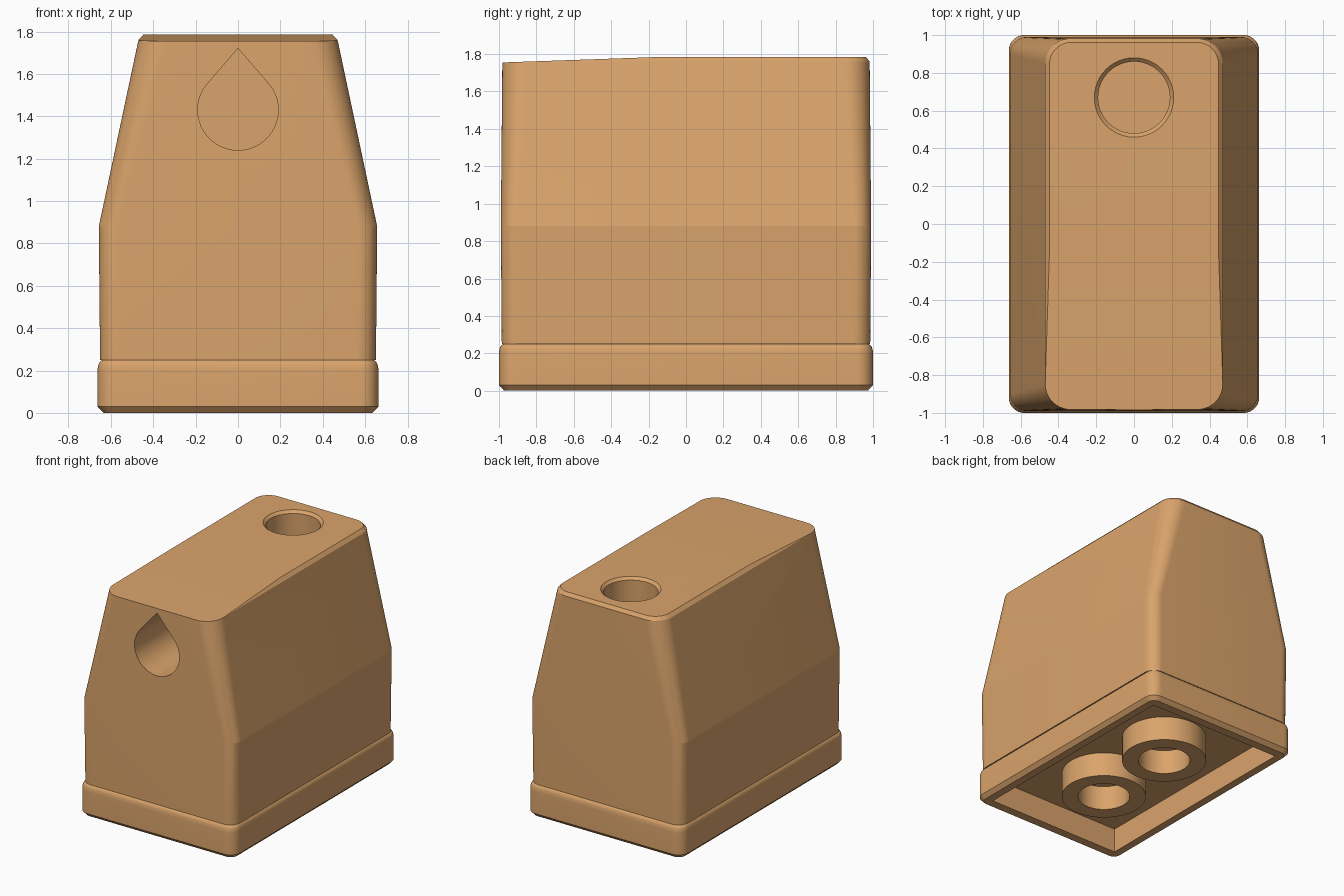
import bpy, bmesh, math
from mathutils import Vector

if "Cube" in bpy.data.objects:
    bpy.data.objects.remove(bpy.data.objects["Cube"])

tan = bpy.data.materials.new("tan_plastic")
tan.diffuse_color = (0.70, 0.37, 0.147, 1)
tan.use_nodes = True
tan.node_tree.nodes["Principled BSDF"].inputs["Base Color"].default_value = tan.diffuse_color


def make_object(name, bm):
    bmesh.ops.recalc_face_normals(bm, faces=bm.faces)
    me = bpy.data.meshes.new(name)
    bm.to_mesh(me)
    bm.free()
    me.materials.append(tan)
    ob = bpy.data.objects.new(name, me)
    bpy.context.collection.objects.link(ob)
    return ob


def outline(hx, hy, r, n=12):
    """Rounded rectangle, a circle when hx = hy = r."""
    pts = []
    for k, (sx, sy) in enumerate([(1, 1), (-1, 1), (-1, -1), (1, -1)]):
        for i in range(n + 1):
            a = math.pi / 2 * (k + i / n)
            pts.append((sx * (hx - r) + r * math.cos(a), sy * (hy - r) + r * math.sin(a)))
    return pts


def loft(rings, y0=0, closed=False):
    """Skin rings of (half x, half y, corner radius, z)."""
    bm = bmesh.new()
    rows = [[bm.verts.new((x, y + y0, z)) for x, y in outline(hx, hy, r)]
            for hx, hy, r, z in rings]
    pairs = list(zip(rows, rows[1:]))
    if closed:
        pairs.append((rows[-1], rows[0]))
    for a, b in pairs:
        for i in range(len(a)):
            j = (i + 1) % len(a)
            bm.faces.new((a[i], a[j], b[j], b[i]))
    if not closed:
        bm.faces.new(rows[0][::-1])
        bm.faces.new(rows[-1])
    bmesh.ops.remove_doubles(bm, verts=bm.verts, dist=1e-5)
    return bm


# Body: chamfered foot, rounded band, upright walls, tapered upper half
rings = [(0.635, 0.972, 0.055, 0), (0.663, 1.0, 0.083, 0.03)]
for i in range(6):
    a = math.pi / 2 * i / 5
    d = 0.026 * (1 - math.cos(a))
    rings.append((0.663 - d, 1.0 - d, 0.083 - d, 0.2 + 0.05 * math.sin(a)))
rings += [(0.651, 0.985, 0.09, 0.25), (0.657, 0.99, 0.09, 0.88),
          (0.47, 0.982, 0.135, 1.76), (0.447, 0.962, 0.115, 1.785)]
bm = loft(rings)

# Gentle slope at the front of the top
p0, p1 = Vector((0, -0.985, 1.755)), Vector((0, -0.13, 1.785))
d = p1 - p0
bmesh.ops.bisect_plane(bm, geom=bm.verts[:] + bm.edges[:] + bm.faces[:], dist=1e-6,
                       plane_co=p0, plane_no=(0, -d.z, d.y), clear_outer=True)
bmesh.ops.holes_fill(bm, edges=[e for e in bm.edges if e.is_boundary], sides=0)
body = make_object("body", bm)

cutters = []

# Round socket in the top, with a chamfered lip
socket = [(r, r, r, z) for r, z in [(0.19, 0.98), (0.19, 1.765), (0.21, 1.785), (0.21, 1.95)]]
cutters.append(make_object("top_socket_cutter", loft(socket, 0.67)))

# Teardrop socket in the front
bm = bmesh.new()
r, zc, apex = 0.19, 1.43, 0.29
half = math.acos(r / apex)
pts = [(0, zc + apex)]
for i in range(41):
    a = math.pi / 2 + half + (2 * math.pi - 2 * half) * i / 40
    pts.append((r * math.cos(a), zc + r * math.sin(a)))
front = [bm.verts.new((x, -1.2, z)) for x, z in pts]
back = [bm.verts.new((x, -0.2, z)) for x, z in pts]
bm.faces.new(front)
bm.faces.new(back)
for i in range(len(pts)):
    j = (i + 1) % len(pts)
    bm.faces.new((front[i], front[j], back[j], back[i]))
cutters.append(make_object("front_socket_cutter", bm))

# Shallow cavity underneath
bm = bmesh.new()
bmesh.ops.create_cube(bm, size=1)
for v in bm.verts:
    v.co = (v.co.x * 1.15, v.co.y * 1.81, 0.19 if v.co.z > 0 else -0.2)
cutters.append(make_object("cavity_cutter", bm))

bpy.context.view_layer.objects.active = body
for c in cutters:
    c.hide_render = True
    m = body.modifiers.new(c.name, 'BOOLEAN')
    m.operation, m.solver, m.object = 'DIFFERENCE', 'EXACT', c
    bpy.ops.object.modifier_apply(modifier=m.name)
for c in cutters:
    bpy.data.objects.remove(c, do_unlink=True)

# Two grip tubes inside the cavity
parts = [body]
tube = [(r, r, r, z) for r, z in [(0.305, 0), (0.305, 0.192), (0.187, 0.192), (0.187, 0)]]
for name, y in [("front_tube", -0.34), ("back_tube", 0.34)]:
    parts.append(make_object(name, loft(tube, y, closed=True)))

bpy.ops.object.select_all(action='DESELECT')
for ob in parts:
    ob.select_set(True)
bpy.ops.object.shade_smooth_by_angle(angle=math.radians(11))
